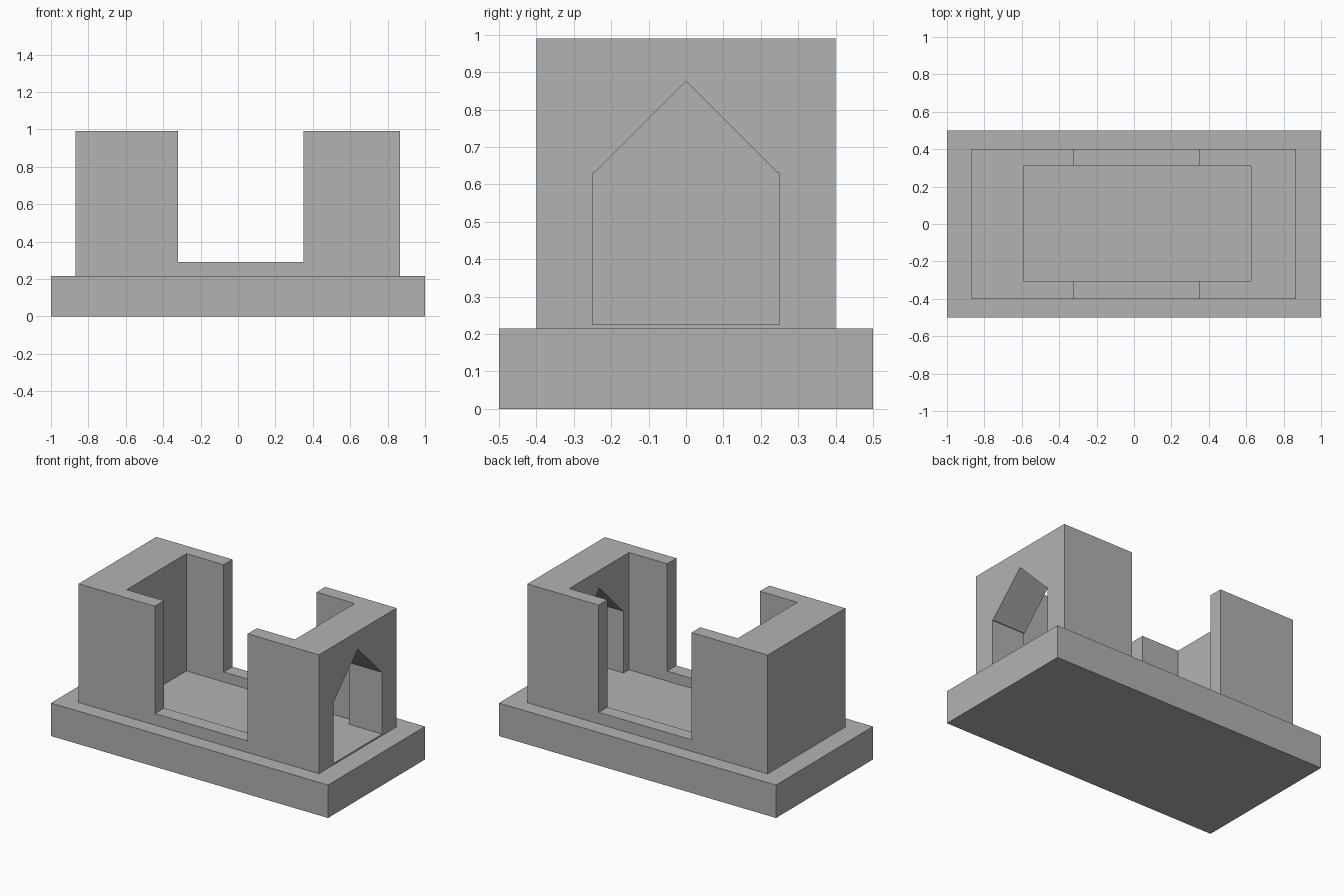
import bpy
import bmesh
from mathutils import Vector

default = bpy.data.objects.get("Cube")
if default:
    bpy.data.objects.remove(default, do_unlink=True)

GREY = (0.448, 0.448, 0.448, 1)
stone = bpy.data.materials.new("stone grey")
stone.use_nodes = True
stone.diffuse_color = GREY
stone.node_tree.nodes["Principled BSDF"].inputs["Base Color"].default_value = GREY


def prism(name, profile, x0, x1):
    """Extrude a (y, z) outline along x."""
    bm = bmesh.new()
    face = bm.faces.new([bm.verts.new((x0, y, z)) for y, z in profile])
    side = bmesh.ops.extrude_face_region(bm, geom=[face])["geom"]
    moved = [v for v in side if isinstance(v, bmesh.types.BMVert)]
    bmesh.ops.translate(bm, verts=moved, vec=Vector((x1 - x0, 0, 0)))
    bmesh.ops.recalc_face_normals(bm, faces=bm.faces)
    mesh = bpy.data.meshes.new(name)
    bm.to_mesh(mesh)
    bm.free()
    mesh.materials.append(stone)
    obj = bpy.data.objects.new(name, mesh)
    bpy.context.collection.objects.link(obj)
    return obj


def box(name, x, y, z):
    return prism(name, [(y[0], z[0]), (y[1], z[0]), (y[1], z[1]), (y[0], z[1])], *x)


def cut(target, cutter):
    cutter.hide_render = True
    mod = target.modifiers.new("cut", "BOOLEAN")
    mod.operation = "DIFFERENCE"
    mod.solver = "EXACT"
    mod.object = cutter
    bpy.context.view_layer.objects.active = target
    bpy.ops.object.modifier_apply(modifier=mod.name)
    bpy.data.objects.remove(cutter, do_unlink=True)


BASE_TOP, FLOOR = 0.215, 0.225

# Plinth and the solid block of the building
box("base_slab", (-1, 1), (-0.5, 0.5), (0, BASE_TOP))
walls = box("walls", (-0.87, 0.865), (-0.4, 0.4), (BASE_TOP, 0.99))

# Open room, wide gaps in the long walls, gabled doorway in one end
cut(walls, box("room_cutter", (-0.59, 0.625), (-0.305, 0.31), (FLOOR, 1.2)))
cut(walls, box("gap_cutter", (-0.32, 0.35), (-0.6, 0.6), (0.29, 1.3)))
half = [(0.25, FLOOR), (0.25, 0.63), (0.245, 0.63)]
door = half + [(0, 0.875)] + [(-y, z) for y, z in reversed(half)]
cut(walls, prism("door_cutter", door, 0.5, 1.1))
